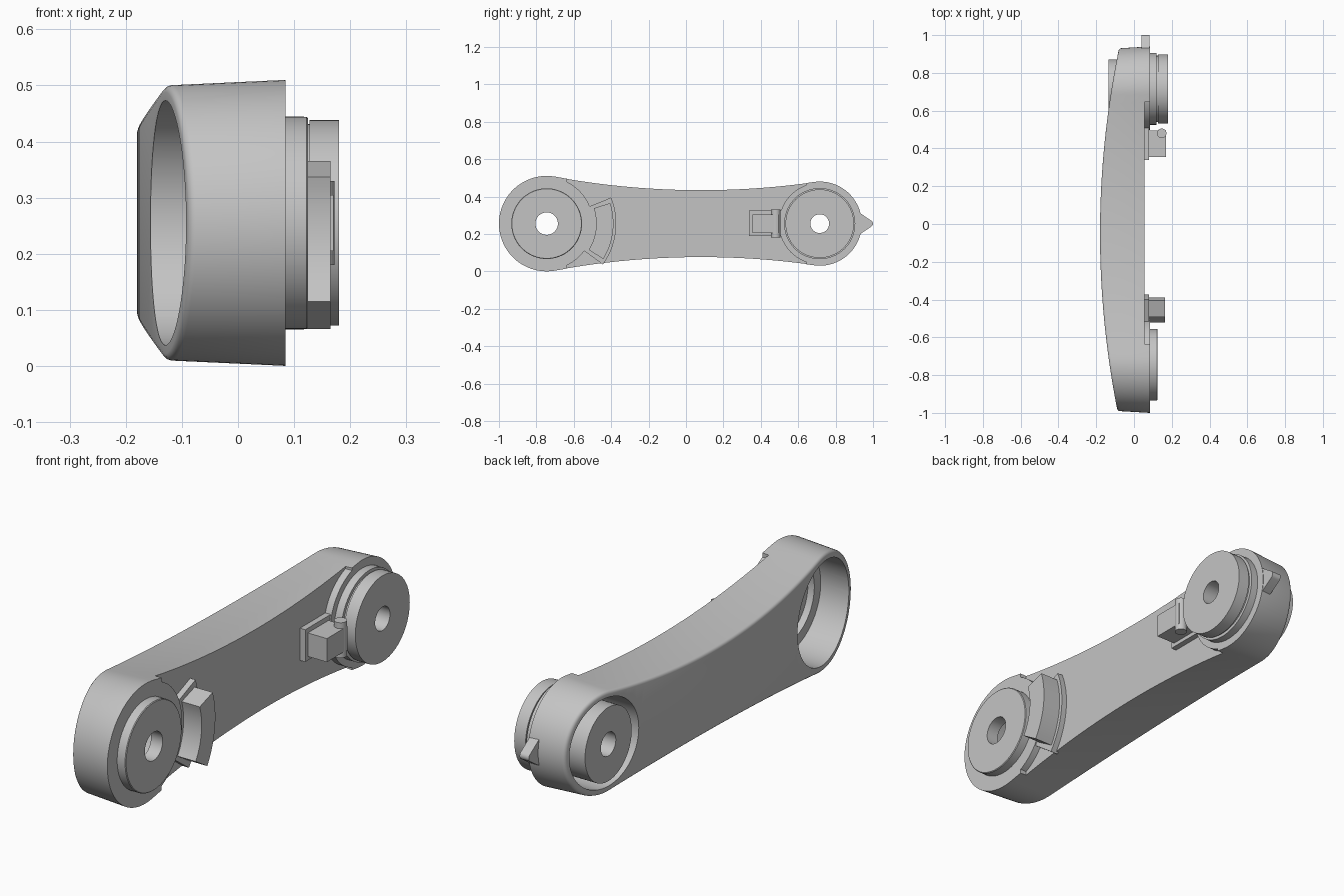
import bpy, bmesh
from math import radians, degrees, sin, cos, atan2, pi
from mathutils import Matrix

cube = bpy.data.objects.get("Cube")
if cube:
    bpy.data.objects.remove(cube, do_unlink=True)

grey = bpy.data.materials.new("plain grey")
grey.use_nodes = True
grey.diffuse_color = (0.55, 0.55, 0.55, 1)
grey.node_tree.nodes["Principled BSDF"].inputs["Base Color"].default_value = (0.55, 0.55, 0.55, 1)

MID = 0.255                       # height of the arm's centre line
FRONT, REAR = -0.745, 0.715       # y of the two pivots
FRONT_R, REAR_R = 0.255, 0.225    # end radii


def finish(name, bm):
    bmesh.ops.recalc_face_normals(bm, faces=bm.faces)
    mesh = bpy.data.meshes.new(name)
    bm.to_mesh(mesh)
    bm.free()
    mesh.materials.append(grey)
    ob = bpy.data.objects.new(name, mesh)
    bpy.context.collection.objects.link(ob)
    return ob


def activate(ob):
    bpy.ops.object.select_all(action='DESELECT')
    ob.select_set(True)
    bpy.context.view_layer.objects.active = ob


def cut(target, cutter):
    cutter.hide_render = True
    mod = target.modifiers.new("cut", 'BOOLEAN')
    mod.operation = 'DIFFERENCE'
    mod.solver = 'EXACT'
    mod.object = cutter
    activate(target)
    bpy.ops.object.modifier_apply(modifier=mod.name)
    bpy.data.objects.remove(cutter, do_unlink=True)


def disc(name, y, r, x0, x1):
    """Solid cylinder along x."""
    bm = bmesh.new()
    m = Matrix.Translation(((x0 + x1) / 2, y, MID)) @ Matrix.Rotation(pi / 2, 4, 'Y')
    bmesh.ops.create_cone(bm, cap_ends=True, segments=72, radius1=r, radius2=r,
                          depth=x1 - x0, matrix=m)
    return finish(name, bm)


def turned(name, y, profile, n=72):
    """Closed (x, radius) profile turned around an x axis."""
    bm = bmesh.new()
    rings = [[bm.verts.new((x, y + r * cos(2 * pi * i / n), MID + r * sin(2 * pi * i / n)))
              for x, r in profile] for i in range(n)]
    k = len(profile)
    for i in range(n):
        a, b = rings[i], rings[(i + 1) % n]
        for j in range(k):
            bm.faces.new((a[j], a[(j + 1) % k], b[(j + 1) % k], b[j]))
    return finish(name, bm)


def prism(name, pts, x0, x1):
    """Outline in (y, z) extruded along x."""
    bm = bmesh.new()
    face = bm.faces.new([bm.verts.new((x0, y, z)) for y, z in pts])
    ext = bmesh.ops.extrude_face_region(bm, geom=[face])
    bmesh.ops.translate(bm, vec=(x1 - x0, 0, 0),
                        verts=[v for v in ext['geom'] if isinstance(v, bmesh.types.BMVert)])
    return finish(name, bm)


def arc(cy, cz, r, a0, a1, n):
    angles = [radians(a0 + (a1 - a0) * i / n) for i in range(n + 1)]
    return [(cy + r * cos(a), cz + r * sin(a)) for a in angles]


def rectangle(y0, y1, z0, z1):
    return [(y0, z0), (y1, z0), (y1, z1), (y0, z1)]


def upper_outline(inset):
    """Upper half of the arm outline: end arc, hollow waist, end arc."""
    waist_y, waist_r = 0.08, 4.3
    up = 0.18 + waist_r
    a = degrees(atan2(up, waist_y - FRONT))
    b = degrees(atan2(up, waist_y - REAR))
    return (arc(FRONT, MID, FRONT_R - inset, 180, a, 24)[:-1]
            + arc(waist_y, MID + up, waist_r + inset, 180 + a, 180 + b, 28)
            + arc(REAR, MID, REAR_R - inset, b, 0, 24)[1:])


# Arm: flat outer side, bowed and slightly smaller inner side
bm = bmesh.new()
layers = []
for inset, bowed in ((0, False), (0.01, True)):
    pts = upper_outline(inset)
    top, bottom = [], []
    for i, (y, z) in enumerate(pts):
        x = -0.18 + 0.105 * (y + 0.05) ** 2 if bowed else 0.085
        v = bm.verts.new((x, y, z if 0 < i < len(pts) - 1 else MID))
        top.append(v)
        tip = i in (0, len(pts) - 1)
        bottom.append(v if tip else bm.verts.new((x, y, 2 * MID - z)))
    layers.append((top, bottom))
    for i in range(len(pts) - 1):
        quad = (top[i], top[i + 1], bottom[i + 1], bottom[i])
        bm.faces.new(list(dict.fromkeys(quad)))
rim = []
for side in (0, 1):
    a, b = layers[0][side], layers[1][side]
    for i in range(len(a) - 1):
        bm.faces.new((a[i], a[i + 1], b[i + 1], b[i]))
        rim.append(bm.edges.get((b[i], b[i + 1])))
bmesh.ops.recalc_face_normals(bm, faces=bm.faces)
bmesh.ops.bevel(bm, geom=rim, offset=0.012, segments=3, profile=0.5, affect='EDGES')
arm = finish("arm", bm)

# Sunken middle of the outer side, leaving round raised ends
recess = prism("recess_cutter", rectangle(-0.635, 0.645, -0.5, 1), 0.055, 0.25)
cut(recess, disc("front_end_cutter", FRONT, 0.248, 0, 0.4))
cut(recess, disc("rear_end_cutter", REAR, 0.218, 0, 0.4))
cut(arm, recess)

# Pockets in the inner side and bores through the ends
for y, r, x0, x1 in ((FRONT, 0.218, -0.4, 0.04), (FRONT, 0.175, 0, 0.3),
                     (REAR, 0.19, -0.4, 0.04), (REAR, 0.05, 0, 0.3)):
    cut(arm, disc("pocket_cutter", y, r, x0, x1))

# Hubs
turned("front_hub", FRONT, [(0.07, 0.06), (0.07, 0.18), (0.084, 0.189), (0.122, 0.189),
                            (0.125, 0.186), (0.125, 0.06)])
turned("rear_hub_collar", REAR, [(0.08, 0.05), (0.08, 0.19), (0.118, 0.19), (0.118, 0.05)])
turned("rear_hub_disc", REAR, [(0.117, 0.05), (0.117, 0.176), (0.127, 0.176),
                               (0.127, 0.183), (0.18, 0.183), (0.18, 0.05)])
turned("rear_inner_boss", REAR, [(-0.135, 0.05), (-0.135, 0.157), (0.05, 0.157), (0.05, 0.05)])


# Curved stop block on its flange beside the front hub
def sector(r0, r1, a0, a1):
    return arc(FRONT, MID, r0, a0, a1, 14) + arc(FRONT, MID, r1, a1, a0, 14)


prism("front_stop_flange", sector(0.235, 0.372, -36, 22), 0.045, 0.08)
prism("front_stop_block", sector(0.265, 0.357, -32, 18), 0.05, 0.165)

# Square block, its flange and cross pin beside the rear hub
prism("rear_block_flange", rectangle(0.338, 0.52, 0.188, 0.325), 0.045, 0.08)
prism("rear_block", rectangle(0.355, 0.495, 0.205, 0.305), 0.05, 0.17)
bm = bmesh.new()
bmesh.ops.create_cone(bm, cap_ends=True, segments=32, radius1=0.025, radius2=0.025,
                      depth=0.15, matrix=Matrix.Translation((0.147, 0.48, MID)))
finish("rear_pin", bm)

# Pointer on the rear end
prism("rear_pointer", [(0.91, 0.32), (0.94, 0.305)] + arc(0.982, MID, 0.018, 60, -60, 8)
      + [(0.94, 0.205), (0.91, 0.19)], 0.04, 0.083)

for ob in bpy.context.scene.objects:
    if ob.type == 'MESH':
        activate(ob)
        bpy.ops.object.shade_smooth_by_angle(angle=radians(30))
